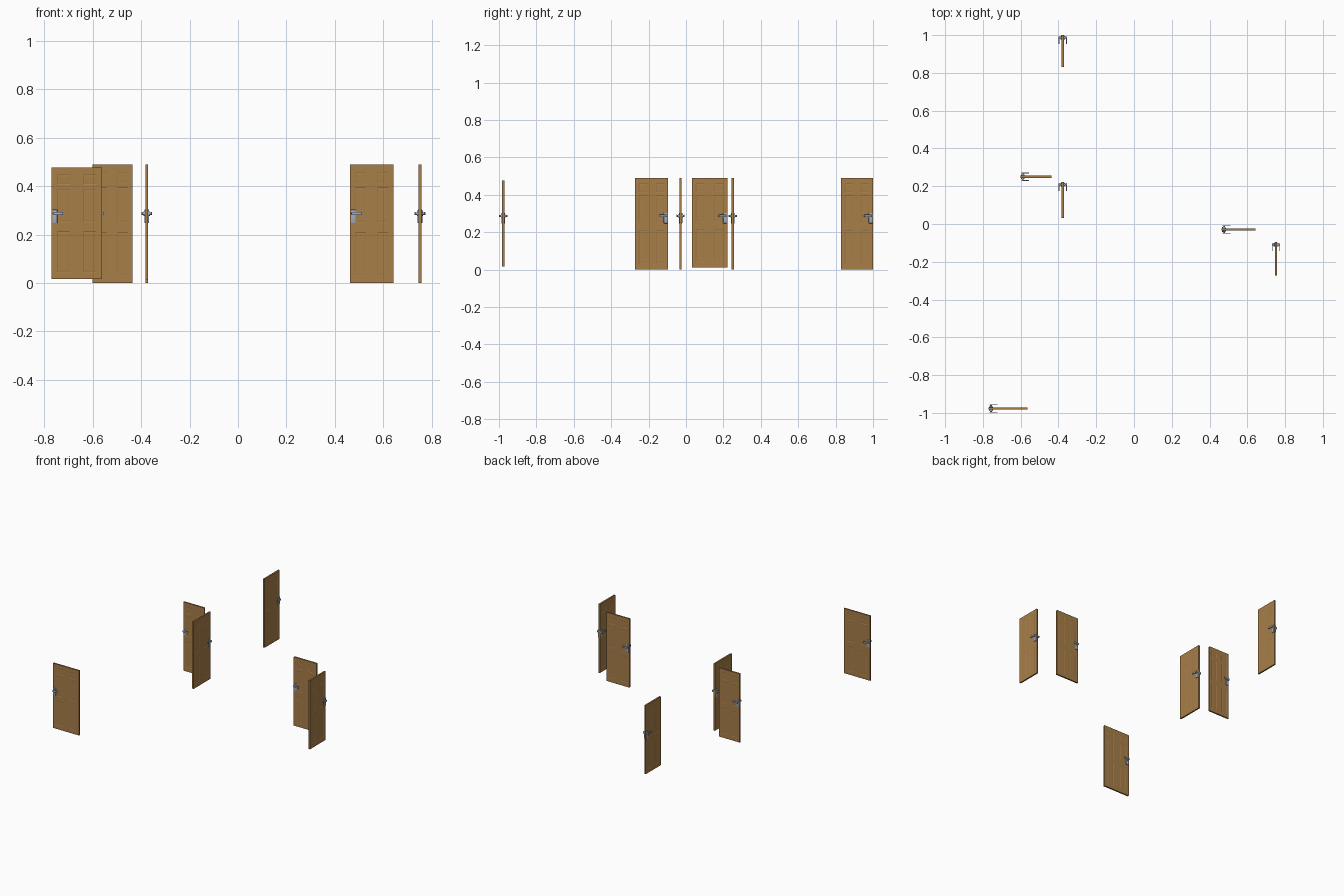
import bpy, bmesh, math
from mathutils import Matrix, Vector

if "Cube" in bpy.data.objects:
    bpy.data.objects.remove(bpy.data.objects["Cube"])


def material(name, rgb):
    m = bpy.data.materials.new(name)
    m.diffuse_color = (*rgb, 1)
    m.use_nodes = True
    m.node_tree.nodes["Principled BSDF"].inputs["Base Color"].default_value = m.diffuse_color
    return m


WOOD = material("brown wood", (0.39, 0.21, 0.066))
STEEL = material("blue grey steel", (0.38, 0.43, 0.52))

THICK = 0.011
COLUMNS = (0.11, 0.37, 0.63, 0.89)                    # panel edges across the door
ROWS = (0.06, 0.43, 0.51, 0.81, 0.845, 0.94)          # panel edges up the door


def finish(bm, name, mat, place, smooth=False):
    bmesh.ops.recalc_face_normals(bm, faces=bm.faces[:])
    me = bpy.data.meshes.new(name)
    bm.to_mesh(me)
    bm.free()
    me.materials.append(mat)
    ob = bpy.data.objects.new(name, me)
    ob.matrix_world = place
    bpy.context.collection.objects.link(ob)
    if smooth:
        bpy.context.view_layer.objects.active = ob
        ob.select_set(True)
        bpy.ops.object.shade_smooth_by_angle(angle=math.radians(40))
        ob.select_set(False)
    return ob


def add_box(bm, lo, hi, bevel=0):
    lo, hi = Vector(lo), Vector(hi)
    m = Matrix.Translation((lo + hi) / 2) @ Matrix.Diagonal((*(hi - lo), 1))
    verts = bmesh.ops.create_cube(bm, size=1, matrix=m)["verts"]
    if bevel:
        edges = list({e for v in verts for e in v.link_edges})
        bmesh.ops.bevel(bm, geom=edges, offset=bevel, segments=2, affect='EDGES', profile=0.5)


def add_rod(bm, centre, radius, depth):
    m = Matrix.Translation(centre) @ Matrix.Rotation(math.pi / 2, 4, 'X')
    bmesh.ops.create_cone(bm, cap_ends=True, segments=16, radius1=radius,
                          radius2=radius, depth=depth, matrix=m)


def door_leaf(w, z0, z1, place):
    # slab cut into a grid, with six shallow panels inset on both faces
    bm = bmesh.new()
    h = z1 - z0
    add_box(bm, (0, -THICK / 2, z0), (w, THICK / 2, z1))
    cuts = [((c * w, 0, 0), (1, 0, 0)) for c in COLUMNS]
    cuts += [((0, 0, z0 + r * h), (0, 0, 1)) for r in ROWS]
    for co, no in cuts:
        bmesh.ops.bisect_plane(bm, geom=bm.verts[:] + bm.edges[:] + bm.faces[:],
                               plane_co=co, plane_no=no)
    bm.normal_update()

    def is_panel(f):
        c = f.calc_center_median()
        u, v = c.x / w, (c.z - z0) / h
        across = any(COLUMNS[i] < u < COLUMNS[i + 1] for i in (0, 2))
        up = any(ROWS[i] < v < ROWS[i + 1] for i in (0, 2, 4))
        return abs(f.normal.y) > 0.9 and across and up

    panels = [f for f in bm.faces if is_panel(f)]
    bmesh.ops.inset_individual(bm, faces=panels, thickness=0.004, depth=-0.0012)
    bmesh.ops.inset_individual(bm, faces=panels, thickness=0.008, depth=0.0006)
    finish(bm, "door_leaf", WOOD, place)


def door_handle(side, place):
    # back plate, rose, spindle and lever; side is -1 for the front, 1 for the back
    y = lambda d: side * (THICK / 2 + d)
    x, z = 0.013, 0.287
    bm = bmesh.new()
    add_box(bm, (x - 0.01, min(y(-0.001), y(0.004)), 0.248),
            (x + 0.01, max(y(-0.001), y(0.004)), 0.303), 0.0012)
    add_rod(bm, (x, y(0.004), z), 0.009, 0.007)
    add_rod(bm, (x, y(0.008), z), 0.005, 0.016)
    add_box(bm, (x - 0.007, min(y(0.012), y(0.0165)), z - 0.0065),
            (x + 0.034, max(y(0.012), y(0.0165)), z + 0.0065), 0.0015)
    finish(bm, "lever_handle", STEEL, place, True)


# handle-edge x, y, width, bottom, top, turn in degrees
DOORS = [
    (-0.77, -0.977, 0.207, 0.016, 0.477, 0),
    (-0.602, 0.25, 0.165, 0.0, 0.489, 0),
    (0.463, -0.029, 0.179, 0.0, 0.489, 0),
    (-0.377, 1.0, 0.17, 0.0, 0.489, -90),
    (-0.377, 0.222, 0.191, 0.012, 0.489, -90),
    (0.752, -0.096, 0.176, 0.0, 0.489, -90),
]
for x, y, w, z0, z1, turn in DOORS:
    place = Matrix.Translation((x, y, 0)) @ Matrix.Rotation(math.radians(turn), 4, 'Z')
    door_leaf(w, z0, z1, place)
    for side in (-1, 1):
        door_handle(side, place)
